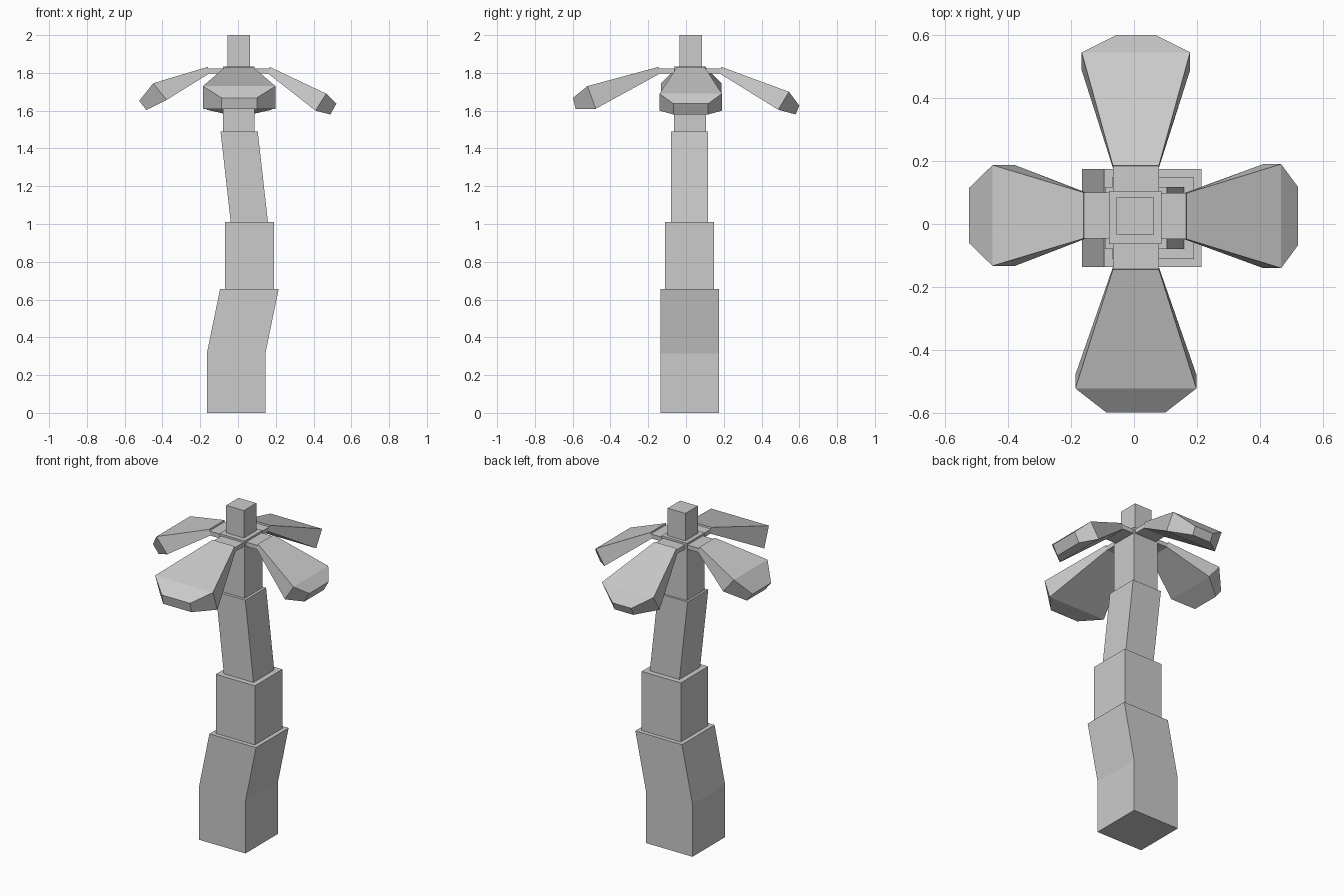
import bpy, bmesh
from mathutils import Vector

if "Cube" in bpy.data.objects:
    bpy.data.objects.remove(bpy.data.objects["Cube"])


def loft(name, rings):
    """Bridge four-cornered rings into a closed flat-sided solid."""
    bm = bmesh.new()
    loops = [[bm.verts.new(p) for p in ring] for ring in rings]
    for a, b in zip(loops, loops[1:]):
        for i in range(4):
            j = (i + 1) % 4
            bm.faces.new((a[i], a[j], b[j], b[i]))
    bm.faces.new(loops[0])
    bm.faces.new(loops[-1])
    bmesh.ops.recalc_face_normals(bm, faces=bm.faces)
    mesh = bpy.data.meshes.new(name)
    bm.to_mesh(mesh)
    bm.free()
    ob = bpy.data.objects.new(name, mesh)
    bpy.context.collection.objects.link(ob)
    return ob


def block(name, half, levels, cy=0.019):
    """Square column; levels are (centre x, z)."""
    loft(name, [[(cx + sx * half, cy + sy * half, z)
                 for sx, sy in ((-1, -1), (1, -1), (1, 1), (-1, 1))]
                for cx, z in levels])


# Trunk, stepping inward and leaning from side to side
block("trunk_base", 0.155, [(-0.01, 0), (-0.01, 0.315), (0.06, 0.655)])
block("trunk_lower", 0.13, [(0.06, 0.655), (0.06, 1.01)])
block("trunk_middle", 0.0985, [(0.06, 1.01), (0.006, 1.49)])
block("trunk_upper", 0.084, [(0.004, 1.49), (0.004, 1.835)], 0.021)
block("trunk_tip", 0.059, [(0.004, 1.835), (0.004, 2.0)], 0.025)


def leaf(name, out, centre, root, stations):
    """Stem and drooping leaf; stations: (top r, top z, under r, under z, half width)."""
    out = Vector(out)
    across = Vector((abs(out.y), abs(out.x), 0))

    def ring(rt, zt, rb, zb, w):
        return [out * r + across * (centre + s * w) + Vector((0, 0, z))
                for r, z, s in ((rt, zt, -1), (rt, zt, 1), (rb, zb, 1), (rb, zb, -1))]

    w = 0.073
    loft(name + "_stem", [ring(r, 1.823, r, 1.797, w) for r in (0.03, root)])
    loft(name, [ring(root, 1.832, root - 0.008, 1.797, w)]
         + [ring(*s) for s in stations])


# Four leaves
leaf("leaf_right", (1, 0, 0), 0.025, 0.167,
     [(0.467, 1.69, 0.41, 1.60, 0.165), (0.521, 1.637, 0.489, 1.58, 0.092)])
leaf("leaf_left", (-1, 0, 0), 0.027, 0.16,
     [(0.449, 1.745, 0.378, 1.657, 0.16), (0.523, 1.652, 0.485, 1.603, 0.088)])
leaf("leaf_back", (0, 1, 0), 0.006, 0.186,
     [(0.545, 1.70, 0.488, 1.605, 0.172), (0.60, 1.627, 0.58, 1.58, 0.062)])
leaf("leaf_front", (0, -1, 0), 0.006, 0.145,
     [(0.522, 1.73, 0.478, 1.61, 0.192), (0.598, 1.668, 0.585, 1.61, 0.094)])
